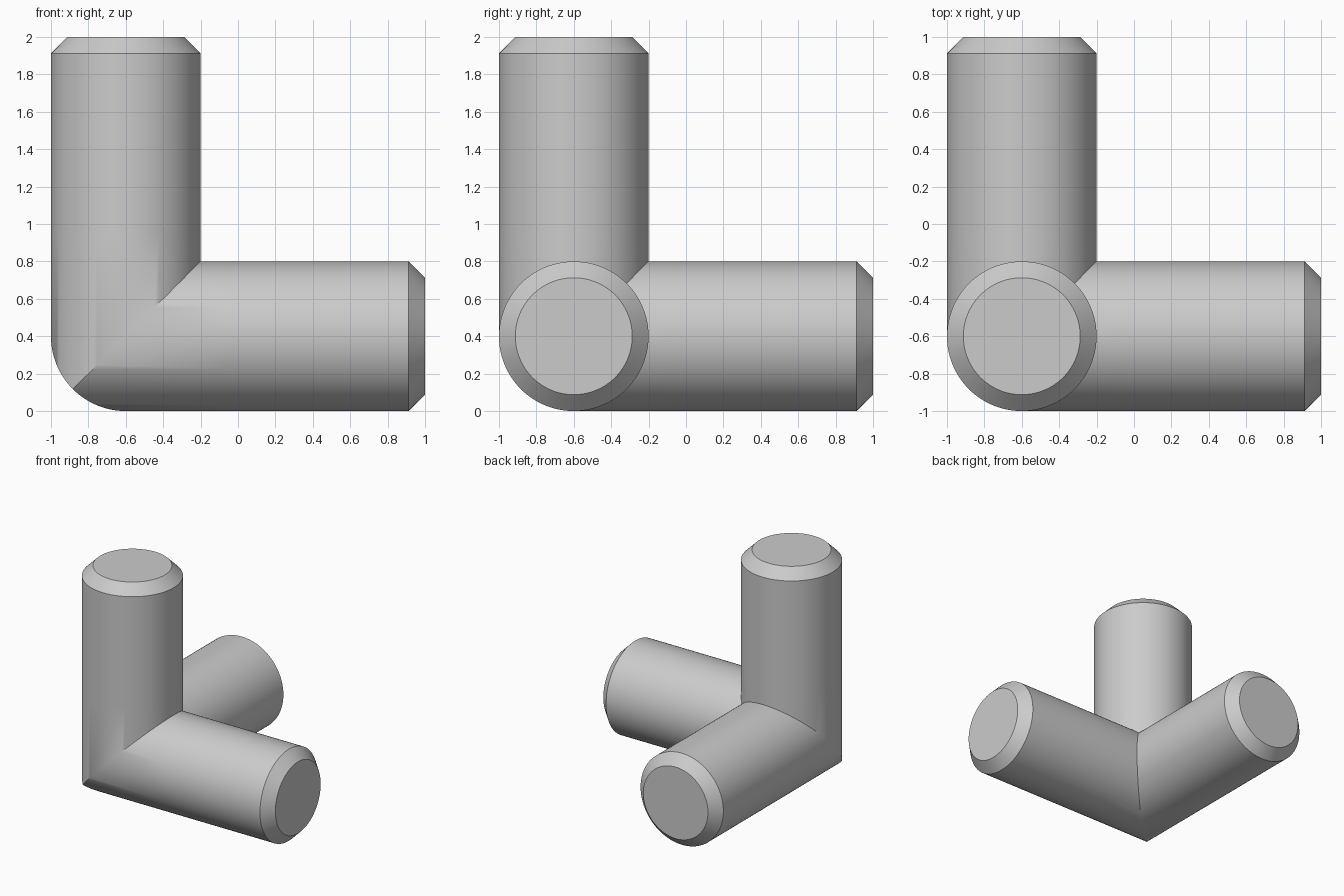
import bpy
import bmesh
import math
from mathutils import Vector

cube = bpy.data.objects.get("Cube")
if cube:
    bpy.data.objects.remove(cube, do_unlink=True)

RADIUS = 0.4
LENGTH = 1.6      # axis crossing to arm tip
BEVEL = 0.0875    # chamfer at the tip
SEGMENTS = 96     # multiple of 8 keeps the mitre seams matched

# Matt grey
grey = bpy.data.materials.new("plain_grey")
grey.use_nodes = True
colour = (0.6, 0.6, 0.6, 1.0)
grey.diffuse_color = colour
grey.node_tree.nodes["Principled BSDF"].inputs["Base Color"].default_value = colour


def add_arm(bm, axis):
    """Round arm along one axis, mitred against the other two, chamfered tip."""
    def point(u, v, w):
        co = Vector((0, 0, 0))
        co[axis], co[(axis + 1) % 3], co[(axis + 2) % 3] = u, v, w
        return bm.verts.new(co)

    circle = [(math.cos(a), math.sin(a))
              for a in (math.tau * i / SEGMENTS for i in range(SEGMENTS))]
    # Mitred start, then straight rings along the arm
    rings = [[point(RADIUS * max(c, s), RADIUS * c, RADIUS * s) for c, s in circle]]
    for u, r in ((0.55, RADIUS), (LENGTH - BEVEL, RADIUS), (LENGTH, RADIUS - BEVEL)):
        rings.append([point(u, r * c, r * s) for c, s in circle])
    for a, b in zip(rings, rings[1:]):
        for i in range(SEGMENTS):
            j = (i + 1) % SEGMENTS
            bm.faces.new((a[i], a[j], b[j], b[i]))
    bm.faces.new(rings[-1])


# Three-way corner: one arm per axis, welded along the mitre seams
bm = bmesh.new()
for axis in range(3):
    add_arm(bm, axis)
bmesh.ops.remove_doubles(bm, verts=bm.verts[:], dist=0.0005)
bmesh.ops.recalc_face_normals(bm, faces=bm.faces[:])

mesh = bpy.data.meshes.new("corner_connector")
bm.to_mesh(mesh)
bm.free()
mesh.materials.append(grey)

connector = bpy.data.objects.new("corner_connector", mesh)
connector.location = (RADIUS - 1, RADIUS - 1, RADIUS)
bpy.context.collection.objects.link(connector)

# Smooth round sides with crisp chamfers and seams
bpy.ops.object.select_all(action='DESELECT')
connector.select_set(True)
bpy.context.view_layer.objects.active = connector
bpy.ops.object.shade_smooth_by_angle(angle=math.radians(30))
